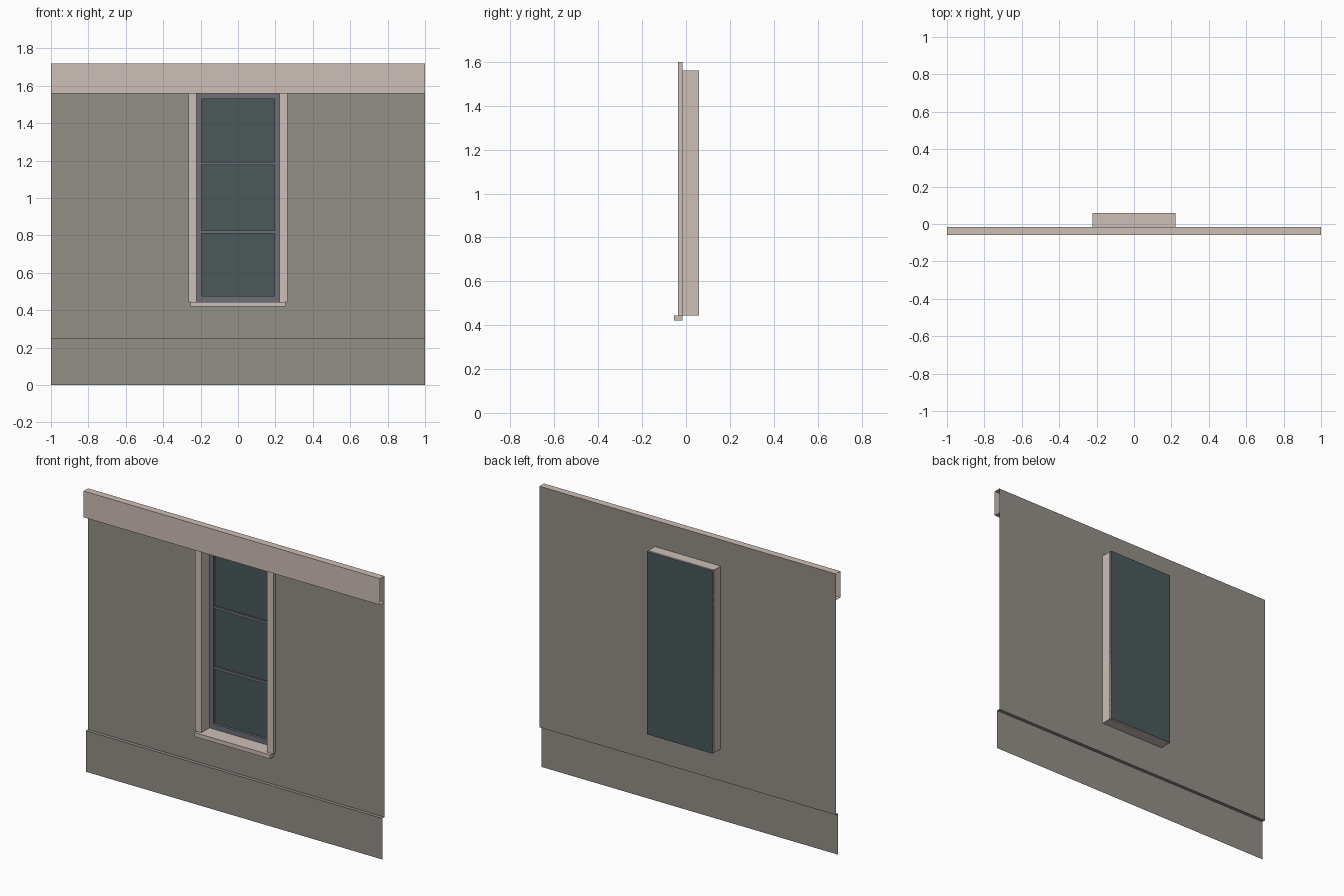
import bpy, bmesh

default = bpy.data.objects.get("Cube")
if default:
    bpy.data.objects.remove(default, do_unlink=True)


def material(name, rgb):
    m = bpy.data.materials.new(name)
    m.use_nodes = True
    m.diffuse_color = (*rgb, 1)
    m.node_tree.nodes["Principled BSDF"].inputs["Base Color"].default_value = (*rgb, 1)
    return m


PLASTER = material("grey plaster", (0.296, 0.279, 0.25))
STONE = material("pale stone", (0.61, 0.52, 0.475))
FRAME = material("frame grey", (0.156, 0.162, 0.185))
GLASS = material("dark glass", (0.069, 0.102, 0.102))


def finish(bm, name, mat):
    mesh = bpy.data.meshes.new(name)
    bm.to_mesh(mesh)
    bm.free()
    mesh.materials.append(mat)
    ob = bpy.data.objects.new(name, mesh)
    bpy.context.collection.objects.link(ob)
    return ob


def strip(name, profile, x0, x1, mat):
    """Sweep an open (y, z) profile along x."""
    bm = bmesh.new()
    rows = [[bm.verts.new((x, y, z)) for x in (x0, x1)] for y, z in profile]
    for a, b in zip(rows, rows[1:]):
        bm.faces.new((a[0], a[1], b[1], b[0]))
    return finish(bm, name, mat)


def box(name, xs, ys, zs, mat, both_open=False):
    """Box without its hidden back; both_open makes an inward-facing tunnel."""
    bm = bmesh.new()
    bmesh.ops.create_cube(bm, size=1)
    for v in bm.verts:
        v.co = [r[0] if c < 0 else r[1] for c, r in zip(v.co, (xs, ys, zs))]
    bm.normal_update()
    gone = [f for f in bm.faces
            if f.normal.y > 0.5 or (both_open and f.normal.y < -0.5)]
    bmesh.ops.delete(bm, geom=gone, context='FACES')
    if both_open:
        bmesh.ops.reverse_faces(bm, faces=bm.faces[:])
    return finish(bm, name, mat)


WALL_Y, BACK_Y, FRONT_Y = -0.017, 0.06, -0.06
HALF, SILL_Z, HEAD_Z = 0.222, 0.445, 1.56
PLINTH_Z, TOP_Z = 0.25, 1.72

# Wall sheet with window opening
bm = bmesh.new()
grid = [[bm.verts.new((x, WALL_Y, z)) for x in (-1, -HALF, HALF, 1)]
        for z in (PLINTH_Z, SILL_Z, HEAD_Z, TOP_Z)]
for r in range(3):
    for c in range(3):
        if (r, c) != (1, 1):
            bm.faces.new((grid[r][c], grid[r][c + 1], grid[r + 1][c + 1], grid[r + 1][c]))
finish(bm, "wall", PLASTER)

# Projecting base and top band
strip("plinth", [(-0.038, 0), (-0.038, PLINTH_Z), (WALL_Y, PLINTH_Z)], -1, 1, PLASTER)
strip("top_band", [(WALL_Y, HEAD_Z), (FRONT_Y, HEAD_Z), (FRONT_Y, TOP_Z), (WALL_Y, TOP_Z)],
      -1, 1, STONE)

# Window surround
box("window_reveal", (-HALF, HALF), (WALL_Y, BACK_Y), (SILL_Z, HEAD_Z), STONE, True)
box("window_sill", (-0.255, 0.255), (-0.055, WALL_Y), (0.42, SILL_Z), STONE)
for side, s in (("left", 1), ("right", -1)):
    xs = sorted((s * HALF, s * 0.264))
    box(side + "_trim", xs, (-0.036, WALL_Y), (SILL_Z, 1.6), STONE)

# Window frame, bars and pane
INNER, LOW, HIGH = 0.196, 0.476, 1.528
depth = (0.042, BACK_Y - 0.002)
for side, s in (("left", 1), ("right", -1)):
    box(side + "_frame_stile", sorted((s * INNER, s * HALF)), depth, (SILL_Z, HEAD_Z), FRAME)
for name, zs in (("bottom_frame_rail", (SILL_Z, LOW)), ("top_frame_rail", (HIGH, HEAD_Z))):
    box(name, (-INNER, INNER), depth, zs, FRAME)
for name, z in (("lower_glazing_bar", 0.817), ("upper_glazing_bar", 1.184)):
    box(name, (-INNER, INNER), (0.047, depth[1]), (z - 0.008, z + 0.008), FRAME)
strip("window_pane", [(BACK_Y, SILL_Z), (BACK_Y, HEAD_Z)], -HALF, HALF, GLASS)
